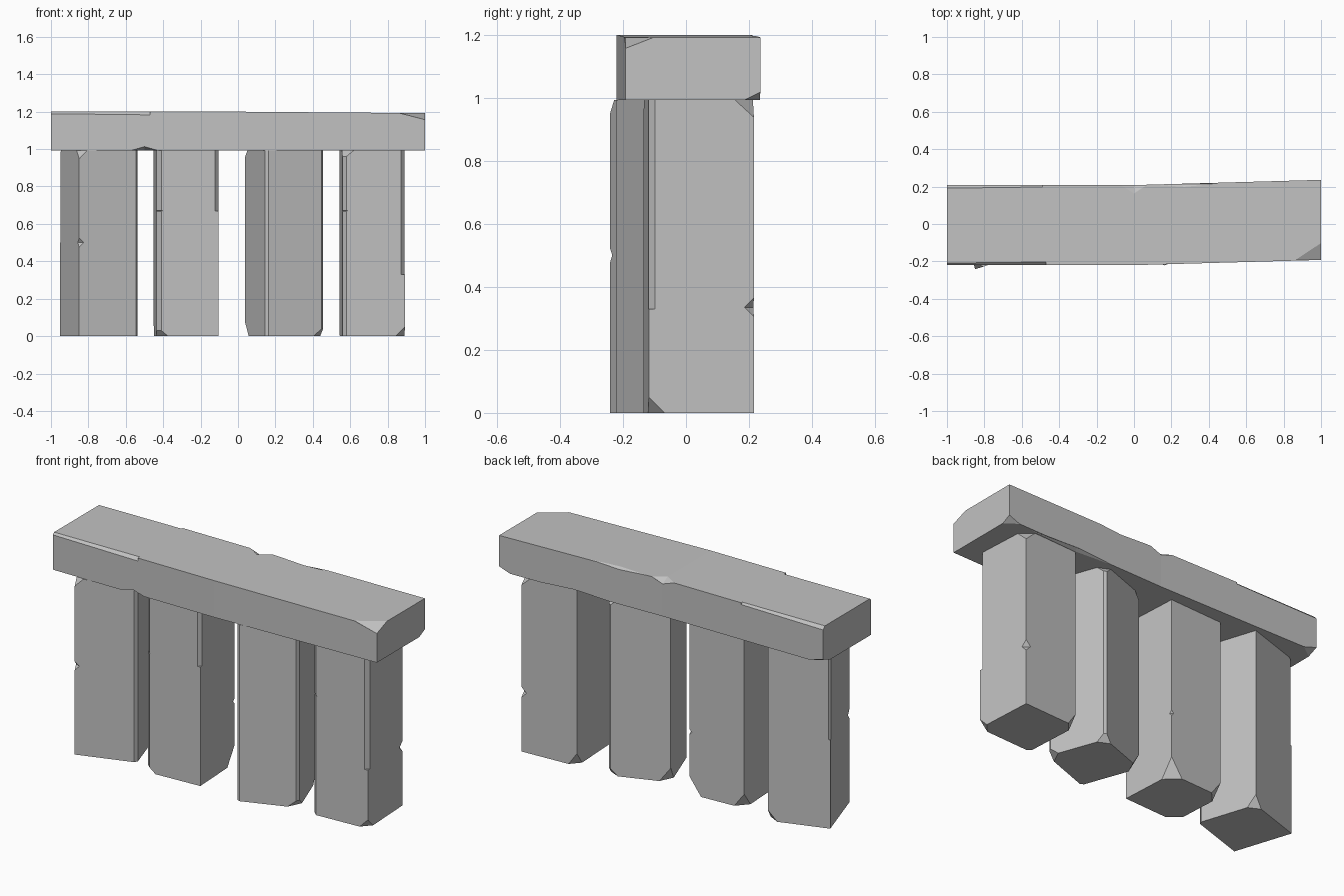
import bpy
import bmesh
from math import radians
from mathutils import Matrix, Vector

default_cube = bpy.data.objects.get("Cube")
if default_cube:
    bpy.data.objects.remove(default_cube, do_unlink=True)

stone = bpy.data.materials.new("grey stone")
stone.use_nodes = True
grey = (0.54, 0.54, 0.54, 1)
stone.diffuse_color = grey
stone.node_tree.nodes["Principled BSDF"].inputs["Base Color"].default_value = grey


def mesh_object(name, bm):
    mesh = bpy.data.meshes.new(name)
    bm.to_mesh(mesh)
    bm.free()
    mesh.materials.append(stone)
    obj = bpy.data.objects.new(name, mesh)
    bpy.context.scene.collection.objects.link(obj)
    return obj


def hull_object(name, points):
    """Convex solid around a few points."""
    bm = bmesh.new()
    for point in points:
        bm.verts.new(point)
    bmesh.ops.convex_hull(bm, input=bm.verts[:])
    bmesh.ops.dissolve_limit(bm, angle_limit=0.001, verts=bm.verts[:], edges=bm.edges[:])
    bmesh.ops.recalc_face_normals(bm, faces=bm.faces[:])
    return mesh_object(name, bm)


def carve(obj, points):
    """Remove a convex chunk from a block, then discard the cutter."""
    cutter = hull_object("cutter", points)
    cutter.hide_render = True
    mod = obj.modifiers.new("carve", "BOOLEAN")
    mod.operation = "DIFFERENCE"
    mod.solver = "EXACT"
    mod.object = cutter
    bpy.context.view_layer.objects.active = obj
    bpy.ops.object.modifier_apply(modifier=mod.name)
    bpy.data.objects.remove(cutter, do_unlink=True)


def chip(obj, centre, size):
    """Octahedral chip: trims a corner or nicks an edge."""
    centre = Vector(centre)
    points = []
    for axis in range(3):
        for side in (-1, 1):
            offset = Vector()
            offset[axis] = side * size[axis]
            points.append(centre + offset)
    carve(obj, points)


DIAMOND = [(1, 0), (0, 1), (-1, 0), (0, -1)]


def shave(obj, x, y, low, high, size):
    """Chamfer a vertical edge between two heights."""
    carve(obj, [(x + dx * size, y + dy * size, z) for dx, dy in DIAMOND for z in (low, high)])


def wear(obj, y, z, *ends):
    """Chamfer a lengthwise edge; each end is (x, size)."""
    carve(obj, [(x, y + dy * size, z + dz * size) for dy, dz in DIAMOND for x, size in ends])


CORNERS = {
    "front_right": (-1, -1),
    "front_left": (1, -1),
    "back_left": (1, 1),
    "back_right": (-1, 1),
}
HEIGHT = 0.993


def pillar(name, x, y, width, turn, edges, chips):
    """Square post with chamfered edges (low, high, size) and chips (z, flat, tall)."""
    half = width / 2
    square = [(sx * half, sy * half) for sx, sy in CORNERS.values()]
    obj = hull_object(name, [(*p, z) for p in square for z in (0, HEIGHT)])
    for corner, low, high, size in edges:
        sx, sy = CORNERS[corner]
        shave(obj, sx * half, sy * half, low, high, size)
    for corner, z, flat, tall in chips:
        sx, sy = CORNERS[corner]
        chip(obj, (sx * half, sy * half, z), (flat, flat, tall))
    obj.data.transform(Matrix.Translation((x, y, 0)) @ Matrix.Rotation(radians(turn), 4, "Z"))


# Four uprights, alternately turned
pillar("outer_right_pillar", -0.742, -0.032, 0.333, 18,
       [("front_left", -1, 2, 0.015), ("back_right", 0.5, 2, 0.01)],
       [("front_right", HEIGHT, 0.045, 0.045), ("front_right", 0.5, 0.025, 0.025),
        ("back_left", 0, 0.05, 0.06), ("back_right", HEIGHT, 0.02, 0.02)])
pillar("inner_right_pillar", -0.278, -0.03, 0.33, 3,
       [("front_right", -1, 2, 0.025), ("front_left", 0.67, 2, 0.018)],
       [("front_right", 0, 0.06, 0.05), ("front_right", 0.67, 0.03, 0.015),
        ("back_left", 0, 0.07, 0.1), ("back_left", 0.35, 0.015, 0.015),
        ("back_right", 0, 0.06, 0.08)])
pillar("inner_left_pillar", 0.248, -0.015, 0.33, 20,
       [("front_right", -1, 2, 0.015), ("front_left", -1, 2, 0.015),
        ("back_left", -1, 2, 0.012)],
       [("back_right", 0, 0.06, 0.08), ("front_left", 0, 0.06, 0.05),
        ("back_left", 0, 0.05, 0.05), ("back_right", HEIGHT, 0.04, 0.04),
        ("back_left", HEIGHT, 0.05, 0.04)])
pillar("outer_left_pillar", 0.717, 0.04, 0.334, 3,
       [("front_right", -1, 2, 0.022), ("front_left", 0.33, 2, 0.02)],
       [("front_left", 0, 0.05, 0.05), ("back_left", HEIGHT, 0.06, 0.055),
        ("back_left", 0.335, 0.03, 0.03), ("front_right", HEIGHT, 0.06, 0.05),
        ("back_right", 0, 0.05, 0.07), ("front_right", 0.67, 0.027, 0.015)])

# Lintel: rectangular section lofted along a slightly bent line
BASE, TOP, FRONT, BACK, BEND = 0.993, 1.2, -0.22, 0.208, 0.028
bm = bmesh.new()
sections = []
for x, shift, top in [(-1, 0, TOP), (0, 0, TOP), (1, BEND, TOP - 0.008)]:
    outline = [(FRONT, BASE), (BACK, BASE), (BACK, top), (FRONT, top)]
    sections.append([bm.verts.new((x, y + shift, z)) for y, z in outline])
for a, b in zip(sections, sections[1:]):
    for i in range(4):
        j = (i + 1) % 4
        bm.faces.new((a[i], a[j], b[j], b[i]))
bm.faces.new(sections[0])
bm.faces.new(sections[-1])
bmesh.ops.recalc_face_normals(bm, faces=bm.faces[:])
lintel = mesh_object("lintel", bm)

# Broken corners and nicks of the lintel
chip(lintel, (1, FRONT + BEND, TOP - 0.008), (0.14, 0.09, 0.035))
chip(lintel, (1, BACK + BEND, BASE), (0.07, 0.05, 0.025))
chip(lintel, (-1, BACK, BASE), (0.08, 0.06, 0.025))
chip(lintel, (0, BACK, TOP), (0.07, 0.045, 0.025))
chip(lintel, (-0.5, FRONT, BASE), (0.07, 0.05, 0.02))

# Worn long edges of the lintel
wear(lintel, FRONT, TOP, (-1.1, 0.01), (-0.47, 0.017))
wear(lintel, BACK, TOP, (-1.1, 0.018), (-0.49, 0.01))
chip(lintel, (0.27, BACK + BEND / 4, TOP), (0.25, 0.02, 0.012))
chip(lintel, (0.55, BACK + BEND / 2, BASE), (0.3, 0.02, 0.012))
